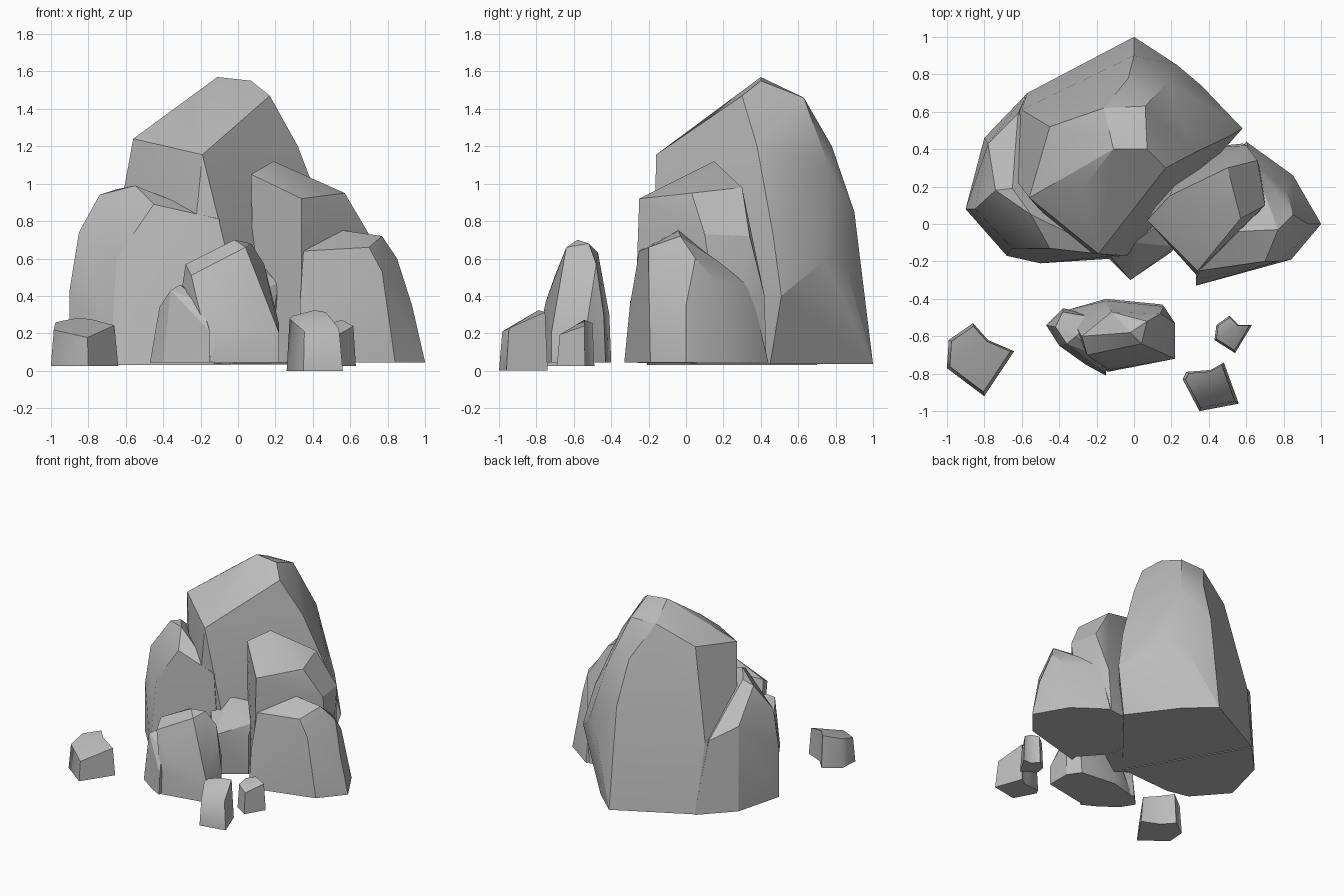
import bpy
import bmesh
import math
from mathutils import Vector

default_cube = bpy.data.objects.get("Cube")
if default_cube:
    bpy.data.objects.remove(default_cube, do_unlink=True)

# One plain stone colour
stone = bpy.data.materials.new("grey stone")
stone.use_nodes = True
stone_colour = (.5, .5, .5, 1)
stone.diffuse_color = stone_colour
stone.node_tree.nodes["Principled BSDF"].inputs["Base Color"].default_value = stone_colour


def finish(name, bm, crease_angle):
    """Turn a bmesh into a shaded stone object."""
    bmesh.ops.recalc_face_normals(bm, faces=bm.faces[:])
    mesh = bpy.data.meshes.new(name)
    bm.to_mesh(mesh)
    bm.free()
    mesh.materials.append(stone)
    rock = bpy.data.objects.new(name, mesh)
    bpy.context.collection.objects.link(rock)
    bpy.ops.object.select_all(action="DESELECT")
    rock.select_set(True)
    bpy.context.view_layer.objects.active = rock
    bpy.ops.object.shade_smooth_by_angle(angle=math.radians(crease_angle))


def boulder(name, floor, footprint, corners):
    """Chiselled boulder: the hull of a flat footprint and its upper corners."""
    bm = bmesh.new()
    for x, y in footprint:
        bm.verts.new((x, y, floor))
    for corner in corners:
        bm.verts.new(corner)
    hull = bmesh.ops.convex_hull(bm, input=bm.verts[:])
    spare = set(hull["geom_interior"]) | set(hull["geom_unused"])
    spare = [item for item in spare if isinstance(item, bmesh.types.BMVert) and item.is_valid]
    bmesh.ops.delete(bm, geom=spare, context="VERTS")
    # Merge nearly flat neighbours into broad facets
    bmesh.ops.dissolve_limit(bm, angle_limit=math.radians(5),
                             verts=bm.verts[:], edges=bm.edges[:])
    finish(name, bm, 22)


def pebble(name, floor, outline, height, slope, taper):
    """Notched stump: a tapered outline whose top is folded along a ridge.

    The first outline point is the notch, where the ridge starts.
    """
    bm = bmesh.new()
    centre = sum((Vector(point) for point in outline), Vector((0, 0))) / len(outline)
    lower, upper = [], []
    for index, point in enumerate(outline):
        flat = Vector(point)
        top = centre + (flat - centre) * taper
        z = height + slope * (top.y - centre.y)
        if index == 0:
            z = height + slope * .12
        lower.append(bm.verts.new((flat.x, flat.y, floor)))
        upper.append(bm.verts.new((top.x, top.y, z)))
    count = len(outline)
    for index in range(count):
        following = (index + 1) % count
        bm.faces.new((lower[index], lower[following], upper[following], upper[index]))
    # Top is two facets meeting on the ridge from the notch
    fold = count // 2
    bm.faces.new(upper[:fold + 1])
    bm.faces.new([upper[0]] + upper[fold:])
    bm.faces.new(lower[::-1])
    finish(name, bm, 60)


# Tall rock at the back
boulder(
    "main_rock", .035,
    footprint=[(.48, .45), (.21, .81), (0, 1), (-.57, .7), (-.78, .44), (-.3, -.15), (-.03, -.17)],
    corners=[
        (-.11, .4, 1.57), (.07, .4, 1.55), (.06, .63, 1.46), (-.16, .62, 1.46),
        (.17, .3, 1.47), (-.56, .14, 1.24), (-.27, .2, 1.41), (-.19, -.16, 1.155),
        (-.45, .52, 1.31), (-.6, .61, .6), (.58, .51, .4), (.32, .38, 1.2),
        (.4, .42, 1.02), (.5, .465, .73), (.36, .74, .59), (.23, .85, .58),
        (.18, .76, 1.1), (0, .9, .85), (-.03, .78, 1.2), (-.04, -.17, .55),
    ])

# Shoulder rock on the front left of the pile
boulder(
    "left_shoulder_rock", .03,
    footprint=[(-.9, .08), (-.68, -.17), (-.5, -.21), (-.04, -.18), (-.8, .46), (-.57, .7)],
    corners=[
        (-.65, .19, .97), (-.74, .18, .94), (-.55, .05, .99), (-.45, -.13, .89),
        (-.1, -.17, .81), (-.65, -.13, .6), (-.85, .08, .74), (-.9, .08, .43),
        (-.78, .43, .71), (-.62, .59, .61), (-.12, .1, .6),
    ])

# Upright rock on the other side
boulder(
    "right_tall_rock", .045,
    footprint=[(.09, 0), (.34, -.28), (.7, .2), (.58, .43), (.3, .4)],
    corners=[
        (.07, .02, 1.05), (.19, .15, 1.12), (.34, -.25, .92), (.57, .03, .95),
        (.5, .3, .98), (.7, .1, .73), (.66, .34, .72), (.6, .42, .4),
    ])

# Lower rock leaning against the upright one
boulder(
    "right_front_rock", .045,
    footprint=[(.33, -.33), (.84, -.19), (1, 0), (.85, .26), (.6, .44), (.4, .2)],
    corners=[
        (.35, -.25, .64), (.56, -.04, .75), (.7, -.2, .66), (.77, -.03, .72),
        (.77, -.2, .53), (.85, .05, .6), (.93, 0, .35), (.82, .17, .47),
        (.63, .34, .47), (.35, .1, .65), (.33, -.3, .35),
    ])

# Wedge filling the gap between the large rocks
boulder(
    "gap_rock", .04,
    footprint=[(-.02, -.26), (.18, -.12), (-.15, -.17), (.15, .1)],
    corners=[
        (0, -.1, .62), (.14, 0, .58), (.22, -.12, .47), (.2, -.15, .37),
        (-.02, -.3, .37), (-.12, -.18, .5),
    ])

# Free standing boulder in front, with a small one joined to it
boulder(
    "front_boulder", .045,
    footprint=[(.22, -.72), (.22, -.53), (.15, -.43), (-.15, -.4), (-.36, -.46), (-.14, -.79)],
    corners=[
        (-.28, -.6, .57), (-.25, -.7, .51), (-.02, -.58, .7), (.07, -.52, .68),
        (.04, -.64, .66), (.14, -.48, .57), (.22, -.72, .2), (.22, -.53, .25),
        (-.12, -.47, .63), (-.13, -.78, .22), (.16, -.44, .3), (-.15, -.41, .3),
        (-.12, -.75, .37),
    ])
boulder(
    "front_boulder_side", .045,
    footprint=[(-.47, -.54), (-.38, -.45), (-.4, -.65), (-.26, -.75), (-.15, -.81), (-.15, -.5)],
    corners=[
        (-.42, -.55, .34), (-.36, -.64, .43), (-.31, -.6, .46), (-.2, -.7, .37),
        (-.15, -.8, .21), (-.2, -.5, .4), (-.38, -.47, .25),
    ])

# Scattered stones around the front
pebble("left_stone", .025,
       [(-.78, -.62), (-.86, -.53), (-.99, -.62), (-1, -.77), (-.8, -.92), (-.64, -.68)],
       height=.24, slope=.3, taper=.9)
pebble("near_stone", 0,
       [(.41, -.78), (.28, -.79), (.26, -.83), (.35, -1), (.56, -.96), (.48, -.74)],
       height=.27, slope=.45, taper=.88)
pebble("small_stone", .025,
       [(.56, -.54), (.51, -.49), (.44, -.54), (.43, -.62), (.54, -.69), (.63, -.54)],
       height=.23, slope=.35, taper=.88)
